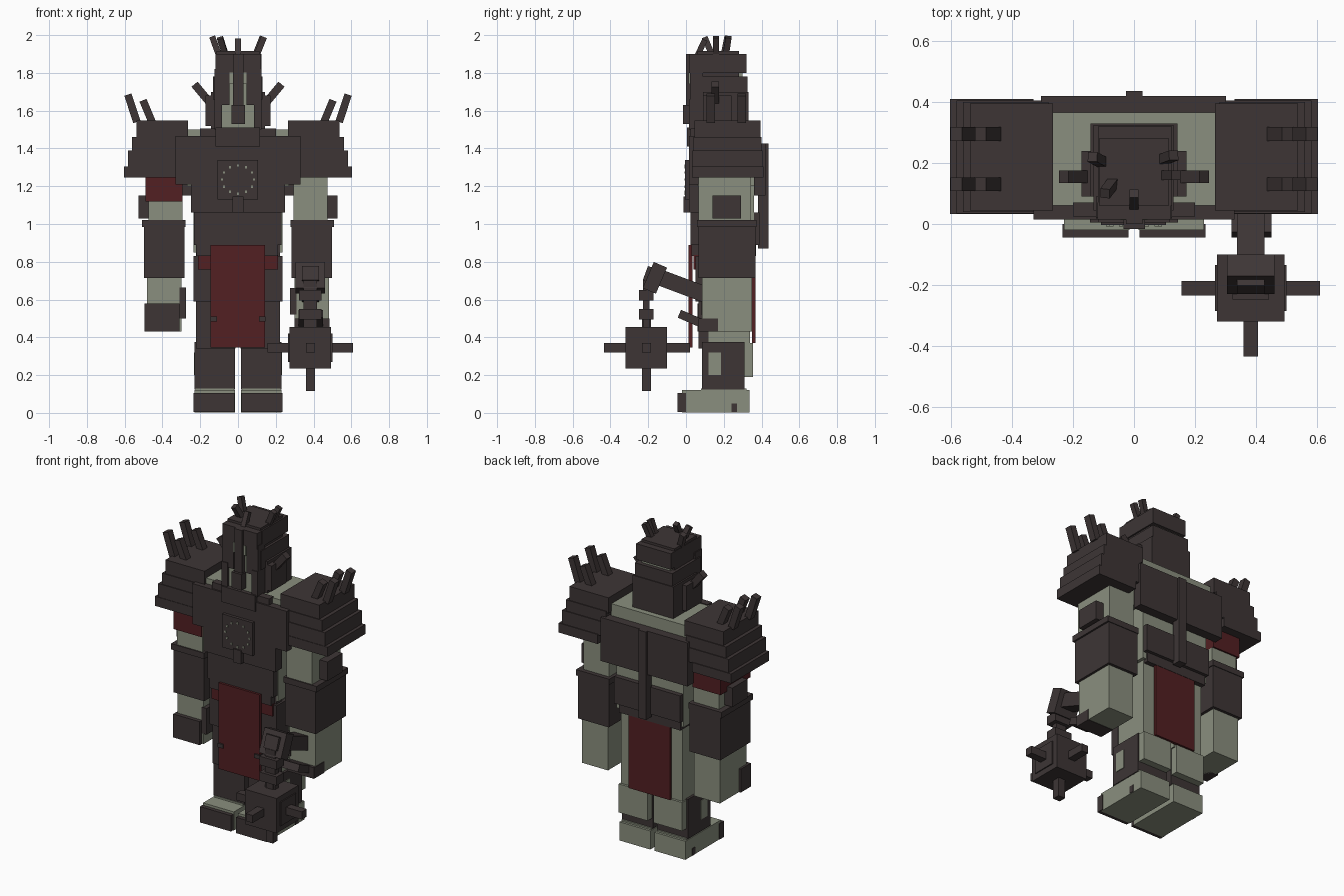
import bpy, math
from mathutils import Vector, Matrix


def material(name, rgb):
    m = bpy.data.materials.new(name)
    m.diffuse_color = (*rgb, 1)
    return m


DARK = material("dark_iron", (0.047, 0.036, 0.036))
SKIN = material("pale_green", (0.255, 0.275, 0.21))
RED = material("dark_red", (0.085, 0.014, 0.016))


def cube(name, matrix, mat):
    bpy.ops.mesh.primitive_cube_add(size=1)
    ob = bpy.context.object
    ob.name = name
    ob.data.transform(matrix)
    ob.data.materials.append(mat)
    return ob


def box(name, x, y, z, mat=DARK, mirror=False):
    """Box from (min, max) ranges; mirror adds a copy across x = 0."""
    for s in ((1, -1) if mirror else (1,)):
        c = Vector((s * (x[0] + x[1]) / 2, sum(y) / 2, sum(z) / 2))
        d = (x[1] - x[0], y[1] - y[0], z[1] - z[0], 1)
        n = name if not mirror else name + ("_left" if s > 0 else "_right")
        cube(n, Matrix.Translation(c) @ Matrix.Diagonal(d), mat)


def bar(name, p, q, w, depth=None, mat=DARK, mirror=False):
    """Square bar running from p to q."""
    for s in ((1, -1) if mirror else (1,)):
        a, b = Vector((s * p[0], p[1], p[2])), Vector((s * q[0], q[1], q[2]))
        v = (b - a).normalized()
        side = Vector((0, 1, 0)) if abs(v.y) < 0.3 else Vector((1, 0, 0))
        side = (side - v * side.dot(v)).normalized()
        rot = Matrix((side, v.cross(side), v)).transposed().to_4x4()
        size = Matrix.Diagonal((w, depth or w, (b - a).length, 1))
        cube(name, Matrix.Translation((a + b) / 2) @ rot @ size, mat)


# Feet and legs
box("foot", (.015, .23), (-.02, .335), (.003, .12), SKIN, True)
box("toe_cap", (.018, .235), (-.045, .0), (.005, .105), DARK, True)
box("toe_side", (.2, .234), (.24, .27), (.005, .05), DARK, True)
box("shin_guard", (.015, .23), (.085, .31), (.125, .375), DARK, True)
box("shin_patch", (.2, .234), (.12, .185), (.2, .32), SKIN, True)
box("ankle", (.02, .225), (.08, .32), (.1, .13), SKIN, True)
box("calf", (.02, .222), (.12, .355), (.19, .37), SKIN, True)
box("thigh", (.012, .215), (.1, .34), (.36, .9), SKIN, True)
box("thigh_plate", (.012, .222), (.065, .12), (.34, .9), DARK, True)
box("hip_tasset", (.13, .235), (.05, .17), (.59, .83), DARK, True)
box("tasset_clasp", (.11, .145), (.005, .06), (.485, .51), DARK, True)
box("hip_cloth", (.13, .212), (.04, .09), (.76, .835), RED, True)

# Cloth panels
box("front_cloth", (-.145, .142), (.014, .034), (.345, .888), RED)
box("back_cloth", (-.145, .145), (.35, .368), (.37, .88), RED)

# Torso
box("torso", (-.235, .235), (.065, .36), (.85, 1.46), SKIN)
box("upper_torso", (-.27, .27), (.06, .365), (1.2, 1.5), SKIN)
box("belt", (-.232, .23), (.025, .39), (.89, 1.06))
box("belt_rim", (-.22, .21), (.03, .37), (.83, .9))
box("stomach_plate", (-.25, .25), (.015, .08), (1.06, 1.22))
box("chest_plate", (-.33, .33), (.015, .065), (1.21, 1.465))
box("collar_plate", (-.2, .2), (.025, .07), (1.46, 1.505))
box("chest_boss", (-.108, .105), (-.004, .02), (1.13, 1.34))
box("pendant", (-.028, .028), (-.012, .02), (1.06, 1.145))
box("chin_bib", (-.118, .116), (.005, .05), (1.41, 1.51))
for i in range(12):  # ring of studs on the boss
    a = i * math.tau / 12
    x, z = .085 * math.cos(a), 1.235 + .075 * math.sin(a)
    box("boss_stud", (x - .006, x + .006), (-.008, 0), (z - .006, z + .006), SKIN)
box("back_plate", (-.305, .302), (.36, .42), (1.15, 1.425))
box("spine_bar", (-.026, .028), (.38, .436), (.87, 1.425))

# Shoulder guards, stepped wider downward
for i, (x0, x1, y0, y1, z0, z1) in enumerate((
        (.265, .537, .045, .395, 1.45, 1.548), (.28, .56, .04, .4, 1.38, 1.46),
        (.3, .582, .035, .405, 1.3, 1.39), (.33, .603, .032, .41, 1.245, 1.305))):
    box(f"shoulder_tier_{i}", (x0, x1), (y0, y1), (z0, z1), DARK, True)
for y in (.13, .295):
    bar("shoulder_spike_outer", (.535, y, 1.54), (.583, y, 1.685), .045, .04, mirror=True)
    bar("shoulder_spike_inner", (.455, y, 1.54), (.503, y, 1.655), .045, .04, mirror=True)

# Arms
box("upper_arm", (.295, .473), (.065, .345), (1.0, 1.4), SKIN, True)
box("elbow_stud", (.46, .527), (.14, .29), (1.03, 1.15), DARK, True)
box("red_sleeve", (-.49, -.295), (.055, .355), (1.12, 1.26), RED)
box("bracer", (.282, .497), (.065, .368), (.715, 1.0), DARK, True)
box("bracer_rim", (.277, .508), (.058, .372), (.985, 1.022), DARK, True)
box("hand", (.3, .482), (.085, .35), (.432, .72), SKIN, True)
box("right_glove", (-.495, -.31), (.06, .16), (.432, .58))
box("right_thumb", (-.31, -.275), (.08, .2), (.5, .665))
box("left_thumb", (.275, .31), (.08, .19), (.52, .66))
box("left_fingers", (.3, .485), (.065, .17), (.43, .5))
bar("left_finger_guard", (.385, -.035, .525), (.385, .08, .475), .13, .045)

# Head and helmet
box("face", (-.1, .1), (.03, .3), (1.46, 1.82), SKIN)
box("helmet_base", (-.142, .142), (.09, .33), (1.47, 1.7))
box("helmet_band", (-.132, .13), (.045, .325), (1.66, 1.78))
box("helmet_cap", (-.118, .125), (.06, .32), (1.8, 1.9))
box("crown_top", (-.115, .115), (.06, .28), (1.77, 1.915))
box("brow_band", (-.12, .122), (.015, .07), (1.8, 1.9))
box("forehead_patch", (-.045, .045), (.013, .06), (1.74, 1.802), SKIN)
box("nose_guard", (-.026, .028), (.0, .05), (1.63, 1.9))
box("mouth_guard", (-.034, .036), (-.016, .05), (1.53, 1.63))
box("brow_side", (.045, .125), (.02, .09), (1.63, 1.82), DARK, True)
box("cheek_guard", (.085, .125), (.015, .1), (1.5, 1.66), DARK, True)
box("horn_base", (.13, .172), (.09, .24), (1.52, 1.68), DARK, True)
bar("side_horn", (.155, .155, 1.65), (.23, .155, 1.74), .042, mirror=True)

# Crown spikes
bar("crown_spike", (.098, .16, 1.89), (.138, .16, 1.99), .032)
bar("crown_spike", (.09, .21, 1.89), (.13, .225, 1.99), .032)
bar("crown_spike", (-.1, .2, 1.89), (-.136, .22, 1.99), .032)
bar("crown_spike", (-.065, .14, 1.89), (-.095, .1, 1.985), .032)
bar("crown_spike", (0, .055, 1.88), (0, .1, 1.975), .03)

# Flail: handle, chain and spiked head
X, Y, Z = .383, -.21, .345
bar("flail_handle", (X, -.16, .725), (X, .12, .62), .09, .085)
bar("flail_collar", (X, -.2, .73), (X, -.13, .7), .155, .15)
bar("flail_link_top", (X, -.215, .74), (X, -.16, .72), .09, .08)
for i, w in enumerate((.035, .075, .035, .075, .035)):
    z = .7 - i * .05
    box("chain_link", (X - w, X + w) if w < .04 else (X - .06, X + .06),
        (Y - w / 2, Y + w / 2), (z - .055, z))
box("flail_head", (.265, .5), (-.285, -.135), (.27, .42))
box("flail_block", (.272, .493), (-.32, -.1), (.235, .455))
t = .024
box("flail_spike_x", (.155, .61), (Y - t, Y + t), (Z - t, Z + t))
box("flail_spike_y", (X - t, X + t), (-.435, .02), (Z - t, Z + t))
box("flail_spike_z", (X - t, X + t), (Y - t, Y + t), (.115, .52))
